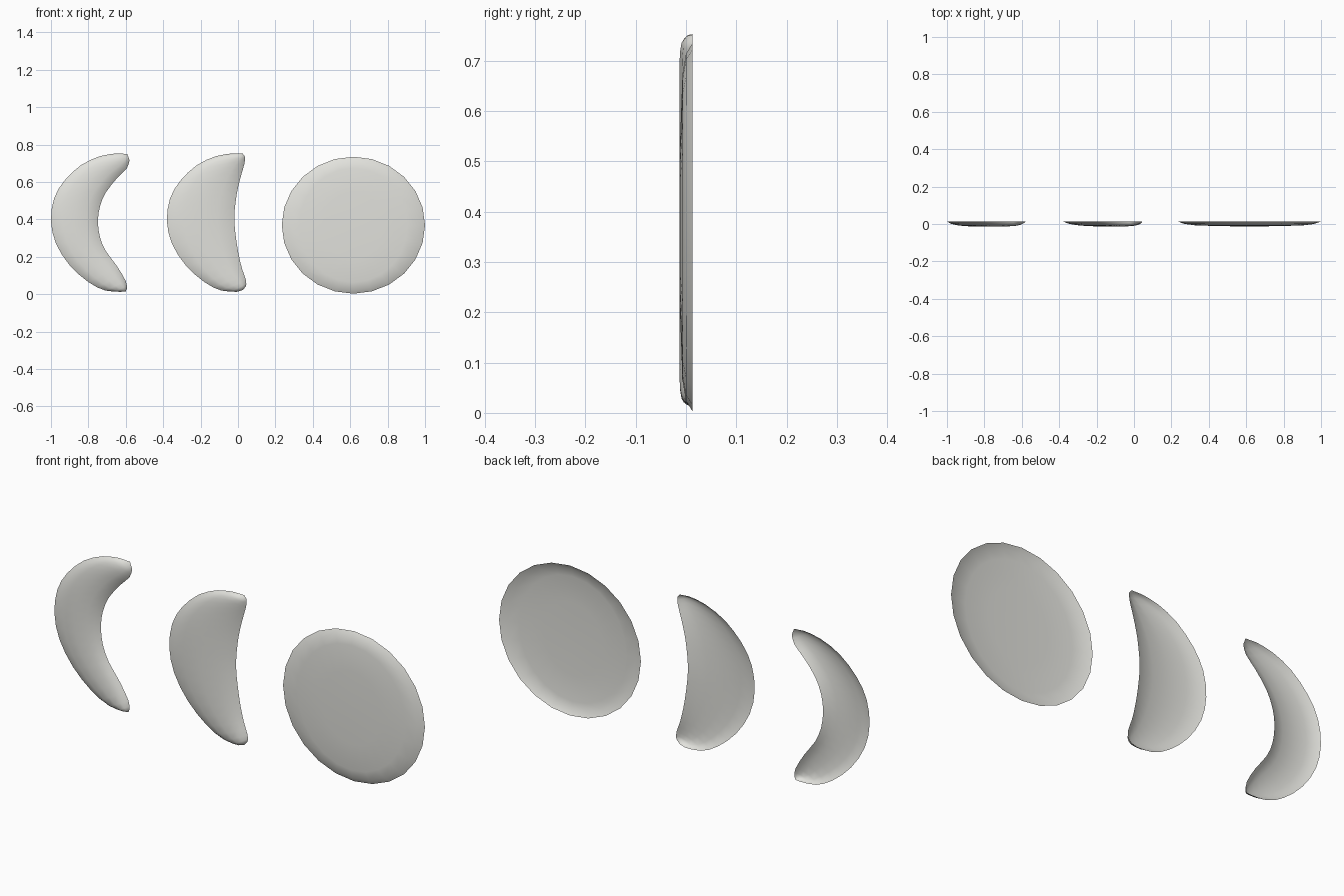
import bpy, bmesh, math
from mathutils import Vector

if "Cube" in bpy.data.objects:
    bpy.data.objects.remove(bpy.data.objects["Cube"])

BACK, FRONT = 0.013, -0.013

mat = bpy.data.materials.new("pale warm grey")
mat.diffuse_color = (0.76, 0.76, 0.72, 1)
mat.use_nodes = True
mat.node_tree.nodes["Principled BSDF"].inputs["Base Color"].default_value = mat.diffuse_color


def finish(name, bm):
    """Each part is a thin open shell, domed to the front."""
    bmesh.ops.recalc_face_normals(bm, faces=bm.faces)
    bm.normal_update()
    if sum(f.normal.y * f.calc_area() for f in bm.faces) > 0:
        bmesh.ops.reverse_faces(bm, faces=bm.faces)
    for f in bm.faces:
        f.smooth = True
    me = bpy.data.meshes.new(name)
    bm.to_mesh(me)
    bm.free()
    me.materials.append(mat)
    ob = bpy.data.objects.new(name, me)
    bpy.context.collection.objects.link(ob)


def refine(pts):
    """Add a curved midpoint between neighbouring points."""
    p = [Vector(q) for q in pts]
    out = []
    for i in range(len(p) - 1):
        a, b = p[max(i - 1, 0)], p[min(i + 2, len(p) - 1)]
        out += [p[i], (p[i] + p[i + 1]) * 0.5625 - (a + b) * 0.0625]
    return out + [p[-1]]


# cross-section of a crescent: fraction of the width, bulge towards the front
SECTION = [(0, 0), (0.1, 0.5), (0.25, 0.82), (0.5, 1), (0.75, 0.82), (0.9, 0.5), (1, 0)]


def crescent(name, outer, inner, low_tip, high_tip):
    outer, inner = refine(outer), refine(inner)
    n = len(outer)
    bm = bmesh.new()
    rows = []
    for i, (o, q) in enumerate(zip(outer, inner)):
        end = min(i, n - 1 - i)
        bulge = (0.6, 0.85, 0.95)[end] if end < 3 else 1
        row = []
        for t, h in SECTION:
            p = o.lerp(q, t)
            row.append(bm.verts.new((p.x, BACK + (FRONT - BACK) * h * bulge, p.y)))
        rows.append(row)
    for a, b in zip(rows, rows[1:]):
        for j in range(len(SECTION) - 1):
            bm.faces.new((a[j], a[j + 1], b[j + 1], b[j]))
    for row, tip in ((rows[0], low_tip), (rows[-1], high_tip)):
        v = bm.verts.new((tip[0], BACK, tip[1]))
        for j in range(len(SECTION) - 1):
            bm.faces.new((row[j], row[j + 1], v))
    finish(name, bm)


# outer arc shared by both crescents, bottom to top
OUTER = [(-.625, .013), (-.71, .02), (-.80, .065), (-.90, .155), (-.973, .27), (-1, .39),
         (-.984, .51), (-.93, .605), (-.84, .69), (-.738, .738), (-.65, .753)]
THIN = [(-.594, .03), (-.60, .07), (-.647, .15), (-.706, .23), (-.738, .305), (-.749, .39),
        (-.738, .47), (-.706, .545), (-.647, .62), (-.594, .674), (-.58, .717)]
WIDE = [(.043, .043), (.043, .075), (.022, .135), (.004, .21), (-.01, .295), (-.02, .40),
        (-.012, .50), (0, .57), (.018, .64), (.035, .70), (.038, .735)]

crescent("thin_crescent", OUTER, THIN, (-.60, .015), (-.592, .75))
crescent("wide_crescent", [(x + .62, z) for x, z in OUTER], WIDE, (.025, .022), (.025, .752))

# full disc: softly domed rings around a centre point
bm = bmesh.new()
SIDES = 24
CX, CZ = .617, .369
rings = []
for rx, rz, y in ((.383, .366, BACK), (.345, .345, 0), (.29, .305, -.007), (.16, .18, -.0115)):
    rings.append([bm.verts.new((CX + rx * math.cos(k * math.tau / SIDES), y,
                                CZ + rz * math.sin(k * math.tau / SIDES)))
                  for k in range(SIDES)])
centre = bm.verts.new((CX, FRONT, CZ))
for k in range(SIDES):
    m = (k + 1) % SIDES
    for a, b in zip(rings, rings[1:]):
        bm.faces.new((a[k], a[m], b[m], b[k]))
    bm.faces.new((rings[-1][k], rings[-1][m], centre))
finish("full_disc", bm)
